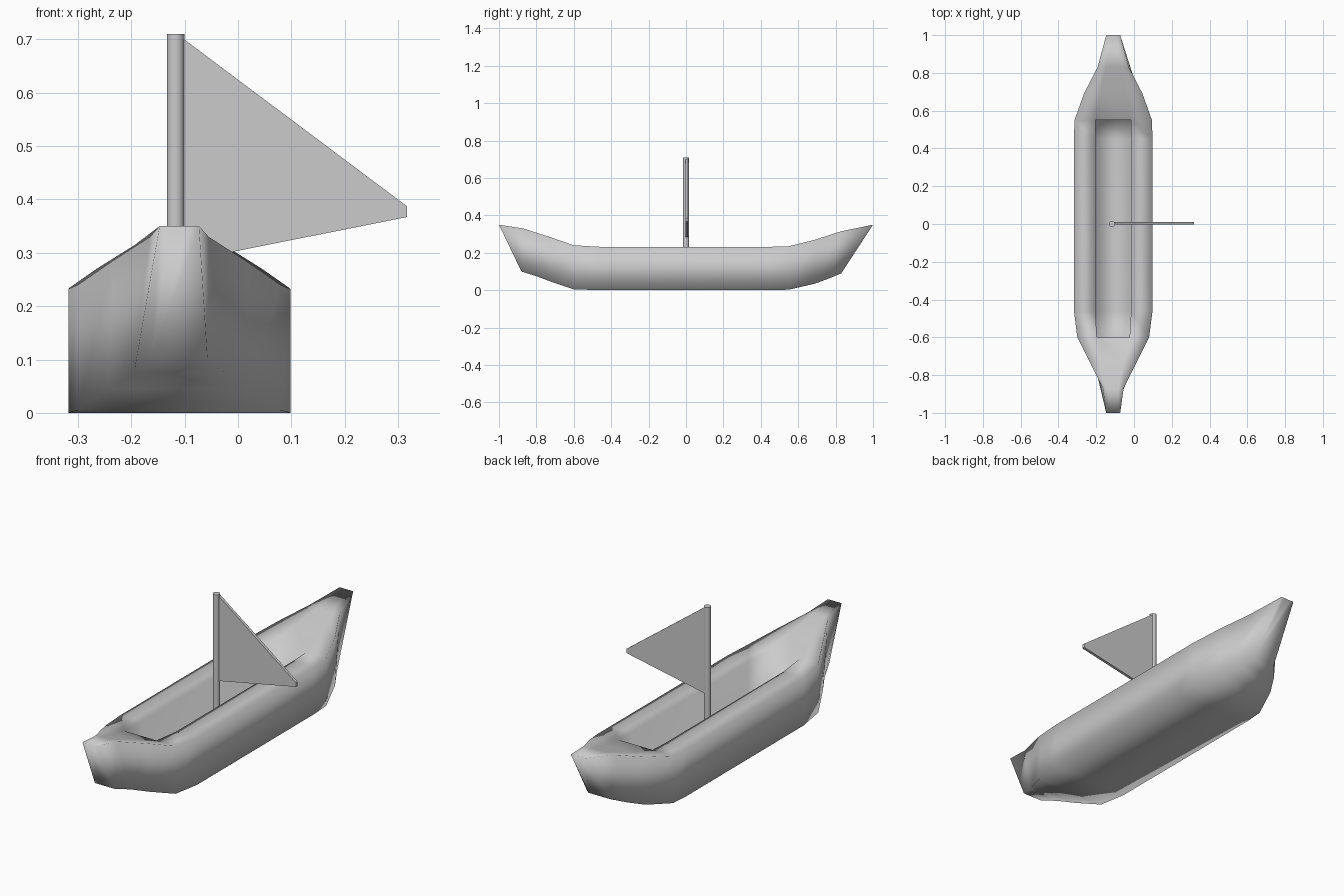
import bpy, bmesh
from mathutils import Vector

cube = bpy.data.objects.get("Cube")
if cube:
    bpy.data.objects.remove(cube)

grey = bpy.data.materials.new("plain_grey")
grey.use_nodes = True
grey.diffuse_color = (0.6, 0.6, 0.6, 1)
grey.node_tree.nodes["Principled BSDF"].inputs["Base Color"].default_value = (0.6, 0.6, 0.6, 1)

CX = -0.11          # centreline of the hull
FLOOR = 0.05        # height of the inner floor


def add_object(name, bm, smooth_angle=None):
    bmesh.ops.recalc_face_normals(bm, faces=bm.faces)
    mesh = bpy.data.meshes.new(name)
    bm.to_mesh(mesh)
    bm.free()
    mesh.materials.append(grey)
    obj = bpy.data.objects.new(name, mesh)
    bpy.context.collection.objects.link(obj)
    if smooth_angle:
        bpy.ops.object.select_all(action='DESELECT')
        obj.select_set(True)
        bpy.context.view_layer.objects.active = obj
        bpy.ops.object.shade_smooth_by_angle(angle=smooth_angle)
    return obj


# Hull stations, bow to stern: top y, bottom y, top half width, bottom half width, top z, bottom z
stations = [
    (-1.00, -0.88, 0.037, 0.053, 0.35, 0.10),
    (-0.87, -0.80, 0.055, 0.085, 0.33, 0.075),
    (-0.73, -0.72, 0.125, 0.13, 0.285, 0.045),
    (-0.60, -0.60, 0.19, 0.19, 0.24, 0.005),
    (-0.46, -0.46, 0.208, 0.208, 0.232, 0.0),
    (0.45, 0.45, 0.208, 0.208, 0.232, 0.0),
    (0.55, 0.55, 0.205, 0.205, 0.235, 0.003),
    (0.69, 0.69, 0.155, 0.155, 0.27, 0.035),
    (0.83, 0.77, 0.083, 0.11, 0.315, 0.065),
    (1.00, 0.83, 0.037, 0.06, 0.35, 0.09),
]
OPEN_FIRST, OPEN_LAST = 3, 6    # stations at the ends of the open well

# Hull: lofted sides, bottom and deck, with a sunken well
bm = bmesh.new()
rings, wells = [], []
for i, (yt, yb, ht, hb, zt, zb) in enumerate(stations):
    inner = ht * 0.455
    profile = [(-inner, yt, zt), (-ht, yt, zt), (-hb, yb, zb),
               (hb, yb, zb), (ht, yt, zt), (inner, yt, zt)]
    rings.append([bm.verts.new((CX + x, y, z)) for x, y, z in profile])
    if OPEN_FIRST <= i <= OPEN_LAST:
        wells.append([bm.verts.new((CX + s * inner, yt, FLOOR)) for s in (-1, 1)])
    else:
        wells.append(None)

for i in range(len(rings) - 1):
    a, b = rings[i], rings[i + 1]
    for k in range(5):
        bm.faces.new((a[k], a[k + 1], b[k + 1], b[k]))
    if wells[i] and wells[i + 1]:
        across_a = [a[5], wells[i][1], wells[i][0], a[0]]
        across_b = [b[5], wells[i + 1][1], wells[i + 1][0], b[0]]
    else:
        across_a, across_b = [a[5], a[0]], [b[5], b[0]]
    for k in range(len(across_a) - 1):
        bm.faces.new((across_a[k], across_a[k + 1], across_b[k + 1], across_b[k]))
for i in (OPEN_FIRST, OPEN_LAST):
    bm.faces.new((rings[i][0], rings[i][5], wells[i][1], wells[i][0]))
for ring in (rings[0], rings[-1]):
    bm.faces.new(ring)
add_object("hull", bm, 3.1)

# Mast: round pole standing on the floor of the well
bm = bmesh.new()
bmesh.ops.create_cone(bm, cap_ends=True, segments=16, radius1=0.0165, radius2=0.0165, depth=0.71 - FLOOR)
bmesh.ops.translate(bm, verts=bm.verts, vec=(-0.117, 0, (0.71 + FLOOR) / 2))
add_object("mast", bm, 0.7)

# Sail: thin pennant-shaped plate with a blunt tip
bm = bmesh.new()
outline = [(-0.105, 0.703), (0.317, 0.387), (0.317, 0.367), (-0.105, 0.283)]
face = bm.faces.new([bm.verts.new((x, -0.003, z)) for x, z in outline])
extruded = bmesh.ops.extrude_face_region(bm, geom=[face])
moved = [g for g in extruded["geom"] if isinstance(g, bmesh.types.BMVert)]
bmesh.ops.translate(bm, verts=moved, vec=Vector((0, 0.014, 0)))
add_object("sail", bm)
